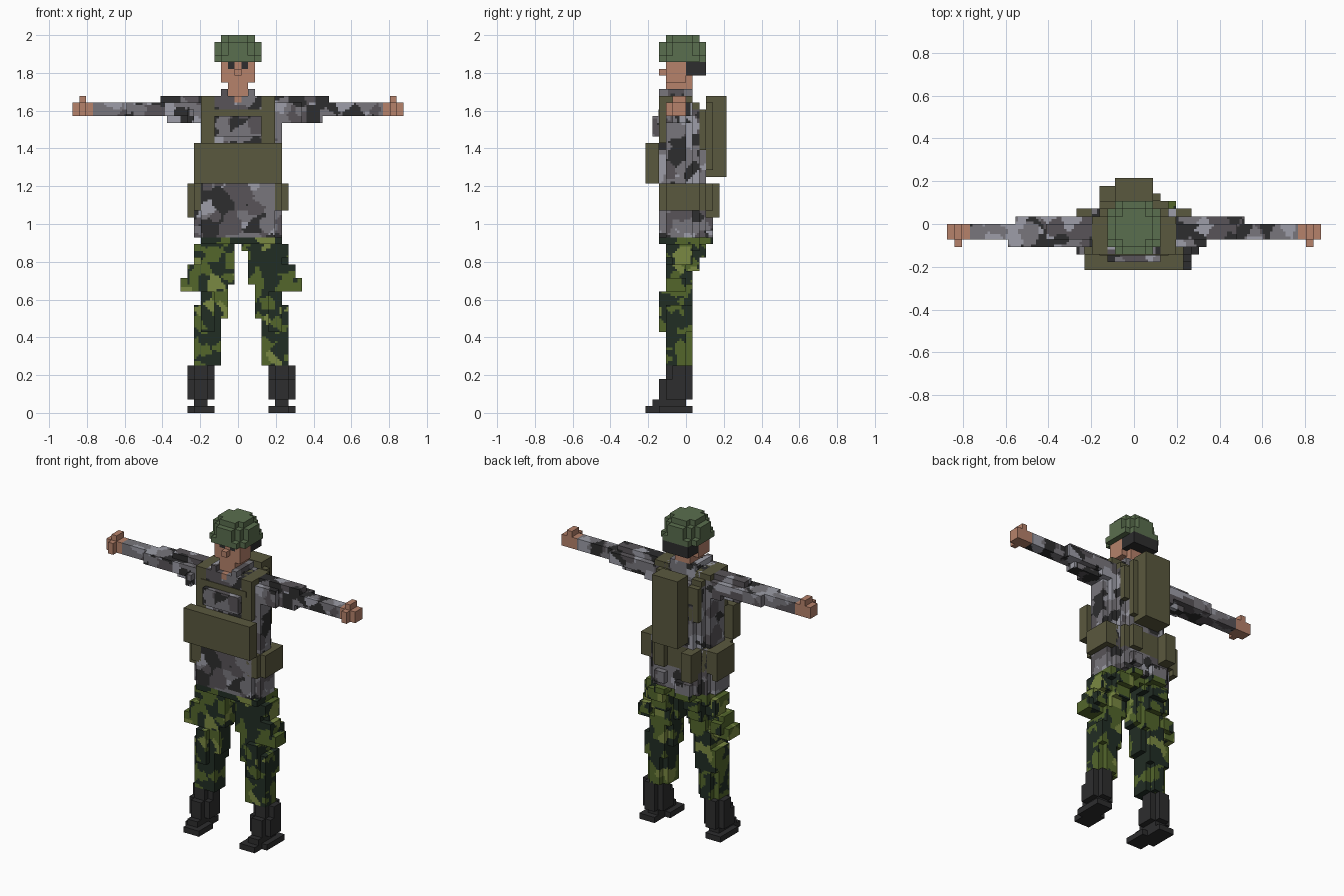
import bpy, bmesh, math
from mathutils import Vector, noise

if "Cube" in bpy.data.objects:
    bpy.data.objects.remove(bpy.data.objects["Cube"])

V = 2 / 56  # block size; the grid is 49 wide, 12 deep, 56 tall


def material(name, rgb):
    lin = [((c / 255 + 0.055) / 1.055) ** 2.4 for c in rgb] + [1]
    m = bpy.data.materials.new(name)
    m.diffuse_color = lin
    m.use_nodes = True
    m.node_tree.nodes["Principled BSDF"].inputs["Base Color"].default_value = lin
    m.node_tree.nodes["Principled BSDF"].inputs["Roughness"].default_value = 0.9
    return m


SKIN = material("skin", (182, 130, 107))
HELMET = material("helmet_green", (90, 110, 78))
OLIVE = material("olive", (90, 88, 62))
BLACK = material("black", (45, 45, 46))
GREYS = [BLACK, material("dark_grey", (88, 84, 88)), material("mid_grey", (120, 118, 124)),
         material("light_grey", (157, 158, 168))]
GREENS = [material("dark_green", (33, 45, 36)), material("mid_green", (83, 102, 43)),
          material("light_green", (122, 137, 66))]


def patches(shares, size, seed):
    """Camouflage rule: irregular patches, each with one colour by share."""
    def rule(p, n):
        q = p + noise.noise_vector(p * 0.6) * 0.7
        c = noise.voronoi(q / size + Vector((seed, seed, seed)))[1][0]
        value = math.sin(c.dot(Vector((12.9898, 78.233, 37.719)))) * 43758.5453 % 1
        return sum(value > t for t in shares)
    return rule


GREY_CAMO = patches((0.26, 0.5, 0.82), 2.1, 3.3)
GREEN_CAMO = patches((0.54, 0.88), 2.0, 7.7)


def mirrored(boxes, total):
    return [(total - b[1], total - b[0]) + tuple(b[2:]) for b in boxes]


def part(name, boxes, mats, rule=None, fine=False):
    """Fill boxes (x0, x1, y0, y1, z0, z1) with blocks and keep the outer skin."""
    cells = {(x, y, z) for b in boxes for x in range(b[0], b[1])
             for y in range(b[2], b[3]) for z in range(b[4], b[5])}
    bm = bmesh.new()
    verts = {}

    def vert(p):
        if p not in verts:
            verts[p] = bm.verts.new(p)
        return verts[p]

    for c in sorted(cells):
        for axis in range(3):
            for side in (0, 1):
                near = list(c)
                near[axis] += 2 * side - 1
                if tuple(near) in cells:
                    continue
                a, b = (axis + 1) % 3, (axis + 2) % 3
                ring = []
                for u, w in ((0, 0), (1, 0), (1, 1), (0, 1)):
                    p = list(c)
                    p[axis] += side
                    p[a] += u
                    p[b] += w
                    ring.append(vert(tuple(p)))
                bm.faces.new(ring if side else ring[::-1])
    if fine:
        bmesh.ops.subdivide_edges(bm, edges=bm.edges[:], cuts=2, use_grid_fill=True)
    bm.normal_update()
    if rule:
        for f in bm.faces:
            f.material_index = rule(f.calc_center_median(), f.normal)
    for v in bm.verts:
        v.co = Vector((v.co.x - 24.5, v.co.y - 6, v.co.z)) * V
    mesh = bpy.data.meshes.new(name)
    bm.to_mesh(mesh)
    bm.free()
    for m in mats:
        mesh.materials.append(m)
    obj = bpy.data.objects.new(name, mesh)
    bpy.context.collection.objects.link(obj)
    return obj


# Boots and trouser legs
boot = [(18, 21, 0, 2, 0, 1), (17, 21, 2, 4, 0, 1), (17, 20, 4, 7, 0, 1), (18, 20, 1, 6, 1, 2),
        (17, 21, 3, 6, 2, 5), (18, 20, 2, 7, 2, 5), (17, 21, 4, 6, 5, 7), (18, 20, 3, 7, 5, 7)]
leg = [(18, 22, 3, 6, 7, 13), (19, 21, 3, 7, 7, 13), (18, 22, 3, 7, 12, 16),
       (19, 23, 3, 6, 14, 18), (19, 21, 2, 3, 12, 18), (19, 22, 3, 7, 15, 19),
       (19, 23, 3, 6, 18, 19), (19, 24, 3, 6, 19, 23), (20, 23, 3, 7, 18, 24),
       (18, 23, 4, 7, 22, 25), (20, 23, 4, 8, 21, 24), (18, 24, 3, 6, 23, 25),
       (20, 23, 7, 9, 23, 25)]
thigh_pouch = [(16, 19, 3, 6, 18, 20), (17, 19, 3, 6, 20, 22), (17, 19, 4, 7, 19, 21)]
for side in ("right", "left"):
    m = (lambda b: b) if side == "right" else (lambda b: mirrored(b, 50))
    part(side + "_boot", m(boot), [BLACK])
    part(side + "_trouser_leg", m(leg), GREENS, GREEN_CAMO, True)
    part(side + "_thigh_pouch", m(thigh_pouch), GREENS, GREEN_CAMO, True)
part("trouser_seat", [(19, 31, 2, 8, 25, 26), (19, 24, 3, 8, 24, 25), (25, 31, 3, 8, 24, 25),
                      (21, 24, 7, 10, 25, 26), (26, 28, 7, 10, 25, 26)],
     GREENS, GREEN_CAMO, True)

# Jacket: skirt, torso, chest bulge and collar
part("jacket", [(19, 30, 2, 8, 26, 34), (18, 31, 3, 7, 26, 30), (20, 29, 8, 9, 26, 30),
                (21, 24, 9, 10, 26, 28), (26, 28, 9, 10, 27, 29), (19, 30, 3, 7, 34, 46),
                (30, 31, 3, 6, 34, 44), (21, 28, 2, 3, 34, 46), (20, 29, 7, 8, 34, 45),
                (21, 28, 8, 9, 34, 42), (21, 28, 1, 2, 41, 44), (21, 28, 3, 7, 46, 47)],
     GREYS, GREY_CAMO, True)
part("collar", [(21, 24, 2, 3, 46, 47), (25, 28, 2, 3, 46, 47), (22, 23, 2, 7, 47, 48),
                (26, 27, 2, 7, 47, 48), (22, 27, 6, 7, 47, 48)], GREYS, GREY_CAMO, True)

# Sleeves and hands
forearm = [(3, 19, 4, 6, 44, 46)]
right_upper = [(9, 19, 6, 7, 44, 46), (8, 18, 3, 4, 44, 46), (13, 19, 4, 6, 46, 47),
               (14, 18, 4, 6, 43, 44), (17, 19, 3, 7, 43, 46), (17, 18, 2, 3, 43, 45)]
left_upper = [(30, 39, 6, 7, 44, 46), (30, 34, 3, 4, 43, 46), (30, 38, 4, 6, 46, 47),
              (30, 37, 4, 6, 43, 44), (30, 32, 3, 7, 43, 46)]
hand = [(0, 3, 4, 6, 44, 46), (1, 2, 3, 4, 44, 46), (1, 2, 4, 6, 46, 47)]
part("right_sleeve", forearm + right_upper, GREYS, GREY_CAMO, True)
part("left_sleeve", mirrored(forearm, 49) + left_upper, GREYS, GREY_CAMO, True)
part("right_hand", hand, [SKIN])
part("left_hand", mirrored(hand, 49), [SKIN])

# Vest straps, chest panel and belt gear
strap = [(19, 21, 2, 3, 40, 47), (19, 22, 3, 7, 46, 47), (20, 22, 7, 8, 45, 46),
         (20, 22, 8, 9, 39, 45)]
part("right_vest_strap", strap, [OLIVE])
part("left_vest_strap", mirrored(strap, 49), [OLIVE])
part("vest_cross_strap", [(20, 29, 2, 3, 44, 45)], [OLIVE]).location.y = -0.004
part("chest_panel", [(18, 31, 0, 2, 34, 40)], [OLIVE])
part("belt", [(18, 20, 2, 8, 30, 34), (29, 31, 2, 8, 30, 34), (20, 29, 8, 9, 30, 34),
              (17, 18, 3, 8, 29, 34), (18, 20, 3, 6, 29, 30), (31, 32, 3, 8, 30, 34)], [OLIVE])
part("rear_right_pouch", [(20, 22, 9, 11, 29, 34)], [OLIVE])
part("rear_left_pouch", [(26, 28, 9, 10, 30, 34)], [OLIVE])

# Backpack
part("backpack", [(22, 27, 9, 12, 35, 47), (22, 28, 9, 10, 36, 46)], [OLIVE])


# Head, with the eyes set in the front faces
def face_rule(p, n):
    return int(n.y < -0.5 and 51 < p.z < 52 and p.y < 3.5 and int(p.x) in (23, 25))


part("head", [(22, 27, 3, 6, 49, 52), (23, 26, 3, 6, 46, 49), (24, 25, 2, 3, 50, 51),
              (24, 25, 2, 3, 46, 47), (23, 26, 6, 7, 48, 50)], [SKIN, BLACK], face_rule)
part("head_band", [(22, 27, 6, 9, 50, 52)], [BLACK])
part("helmet", [(21, 28, 3, 8, 52, 53), (22, 27, 2, 9, 52, 53), (21, 28, 4, 7, 53, 55),
                (22, 27, 3, 8, 53, 55), (23, 26, 2, 9, 53, 55), (22, 27, 4, 7, 55, 56),
                (23, 26, 3, 8, 55, 56)], [HELMET])
